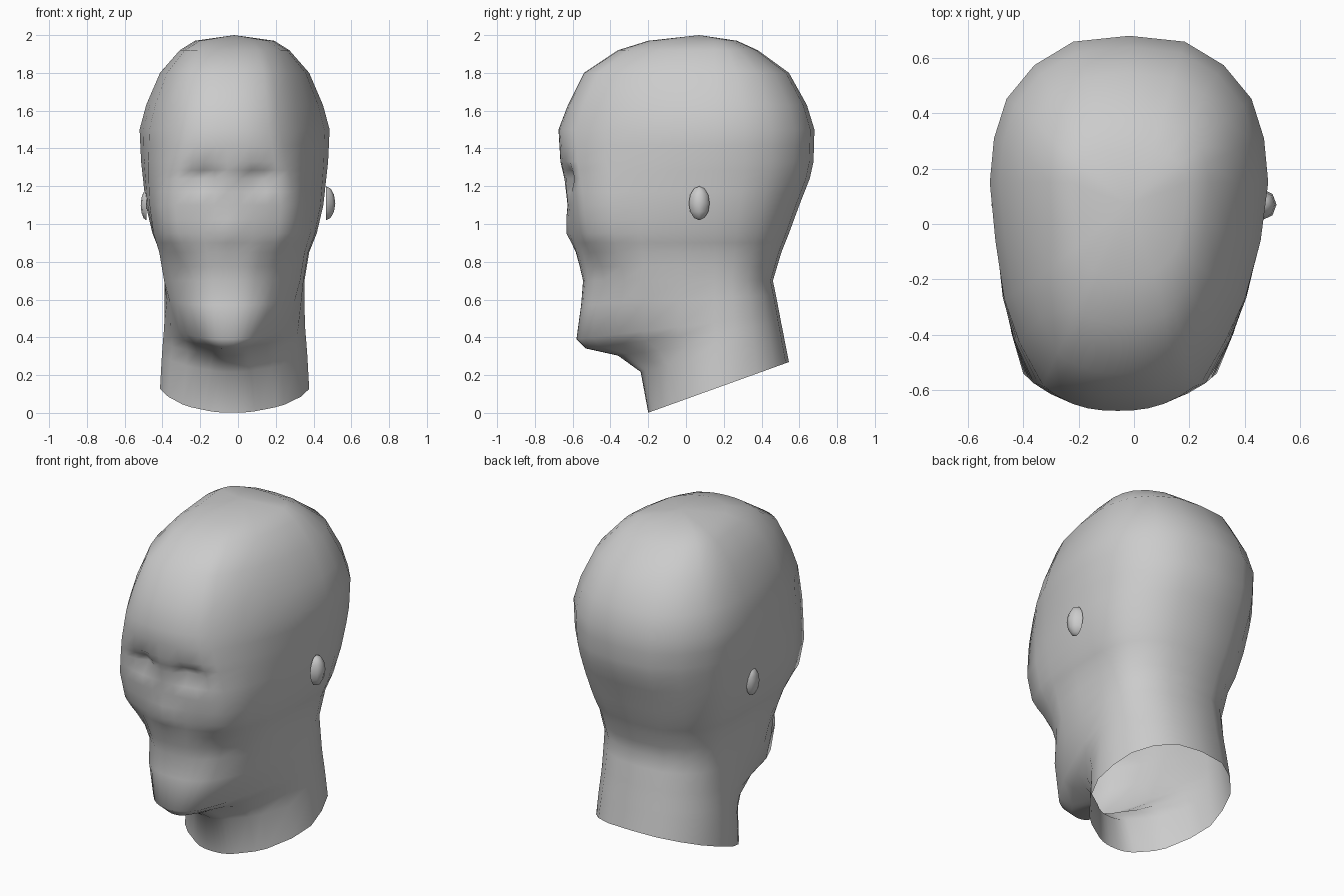
import bpy, bmesh, math
from mathutils import Vector

cube = bpy.data.objects.get("Cube")
if cube:
    bpy.data.objects.remove(cube, do_unlink=True)

# One plain grey for the whole bust
clay = bpy.data.materials.new("clay_grey")
clay.use_nodes = True
grey = (0.6, 0.6, 0.6, 1)
clay.diffuse_color = grey
clay.node_tree.nodes["Principled BSDF"].inputs["Base Color"].default_value = grey

# Head sections, neck to crown:
# height, tilt, front y, back y, face half width, cheek half width, side half width
SECTIONS = [
    (.073, .36, -.2, .545, .15, .27, .395),
    (.27, .22, -.24, .522, .12, .25, .385),
    (.35, .13, -.36, .516, .1, .24, .38),
    (.41, .13, -.53, .504, .1, .25, .375),
    (.46, .12, -.58, .496, .16, .28, .372),
    (.6, .05, -.555, .476, .21, .33, .37),
    (.7, 0, -.545, .46, .23, .36, .37),
    (.85, 0, -.58, .505, .28, .385, .395),
    (.95, 0, -.605, .545, .33, .415, .435),
    (1.1, 0, -.625, .6, .35, .435, .47),
    (1.24, 0, -.645, .655, .33, .44, .485),
    (1.33, 0, -.665, .675, .31, .44, .495),
    (1.5, 0, -.675, .68, .275, .435, .503),
    (1.63, 0, -.625, .64, .26, .405, .468),
    (1.8, 0, -.54, .545, .23, .345, .395),
    (1.92, 0, -.36, .38, .18, .255, .29),
    (1.97, 0, -.2, .27, .12, .18, .21),
]
WIDEST = .15

# Face relief: sideways offset, height, spread across, spread up, push back
RELIEF = [
    (-.13, 1.25, .065, .05, .07),
    (.16, 1.24, .065, .05, .07),
    (0, .97, .08, .08, -.03),
    (-.24, .76, .08, .12, .04),
    (.24, .76, .08, .12, .04),
]


def lerp(a, b, t):
    return a + (b - a) * t


def centre(y):
    """The face turns slightly to the model's right."""
    return -.018 + .06 * min(y, 0)


def half_section(front, back, face, cheek, side):
    """Outline of one side from the front centre to the back centre."""
    depth = .11 * (WIDEST - front)
    corner, mid = front + depth, front * .4
    pts = [(face * i / 5, front + depth * (i / 5) ** 2.5) for i in range(6)]
    pts += [(lerp(face, cheek, .6), lerp(corner, mid, .5)), (cheek, mid)]
    pts += [(lerp(cheek, side, .65), lerp(mid, WIDEST, .5)), (side, WIDEST)]
    for w, t in ((.97, .3), (.88, .57), (.68, .8), (.4, .96), (0, 1)):
        pts.append((side * w, lerp(WIDEST, back, t)))
    return pts


def sculpt(x, y, z):
    """Press in the eyes and cheeks and raise the nose."""
    if y > -.25:
        return y
    for ox, oz, sx, sz, push in RELIEF:
        y += push * math.exp(-((x - ox) / sx) ** 2 - ((z - oz) / sz) ** 2)
    return y


def finish(name, bm, angle):
    mesh = bpy.data.meshes.new(name)
    bmesh.ops.recalc_face_normals(bm, faces=bm.faces)
    bm.to_mesh(mesh)
    bm.free()
    mesh.materials.append(clay)
    obj = bpy.data.objects.new(name, mesh)
    bpy.context.collection.objects.link(obj)
    bpy.ops.object.select_all(action="DESELECT")
    obj.select_set(True)
    bpy.context.view_layer.objects.active = obj
    bpy.ops.object.shade_smooth_by_angle(angle=math.radians(angle))


# Extra rows through the face carry the relief
rows = []
for low, high in zip(SECTIONS, SECTIONS[1:]):
    rows.append(low)
    if .6 < low[0] < 1.4:
        rows.append(tuple(lerp(a, b, .5) for a, b in zip(low, high)))
rows.append(SECTIONS[-1])

# Head and neck: one loft, open under the neck
bm = bmesh.new()
loops = []
for z, tilt, *shape in rows:
    half = half_section(*shape)
    outline = half + [(-x, y) for x, y in half[-2:0:-1]]
    loops.append([bm.verts.new((x + centre(y), sculpt(x, y, z), z + tilt * y))
                  for x, y in outline])
for a, b in zip(loops, loops[1:]):
    for i in range(len(a)):
        j = (i + 1) % len(a)
        bm.faces.new((a[i], a[j], b[j], b[i]))
top = bm.verts.new((-.02, .07, 2))
for i, v in enumerate(loops[-1]):
    bm.faces.new((v, loops[-1][(i + 1) % len(loops[-1])], top))
finish("head_and_neck", bm, 80)

# Ears: low outer half lobes set on the head, the left one standing out more
for name, side, place, size in (
        ("left_ear", 1, (.465, .07, 1.11), (.05, .055, .09)),
        ("right_ear", -1, (-.485, .07, 1.1), (.03, .055, .08))):
    bm = bmesh.new()
    bmesh.ops.create_uvsphere(bm, u_segments=8, v_segments=6, radius=1)
    inner = [v for v in bm.verts if v.co.x * side < -.1]
    bmesh.ops.delete(bm, geom=inner, context="VERTS")
    for v in bm.verts:
        v.co = Vector(a * b for a, b in zip(v.co, size)) + Vector(place)
    finish(name, bm, 80)
